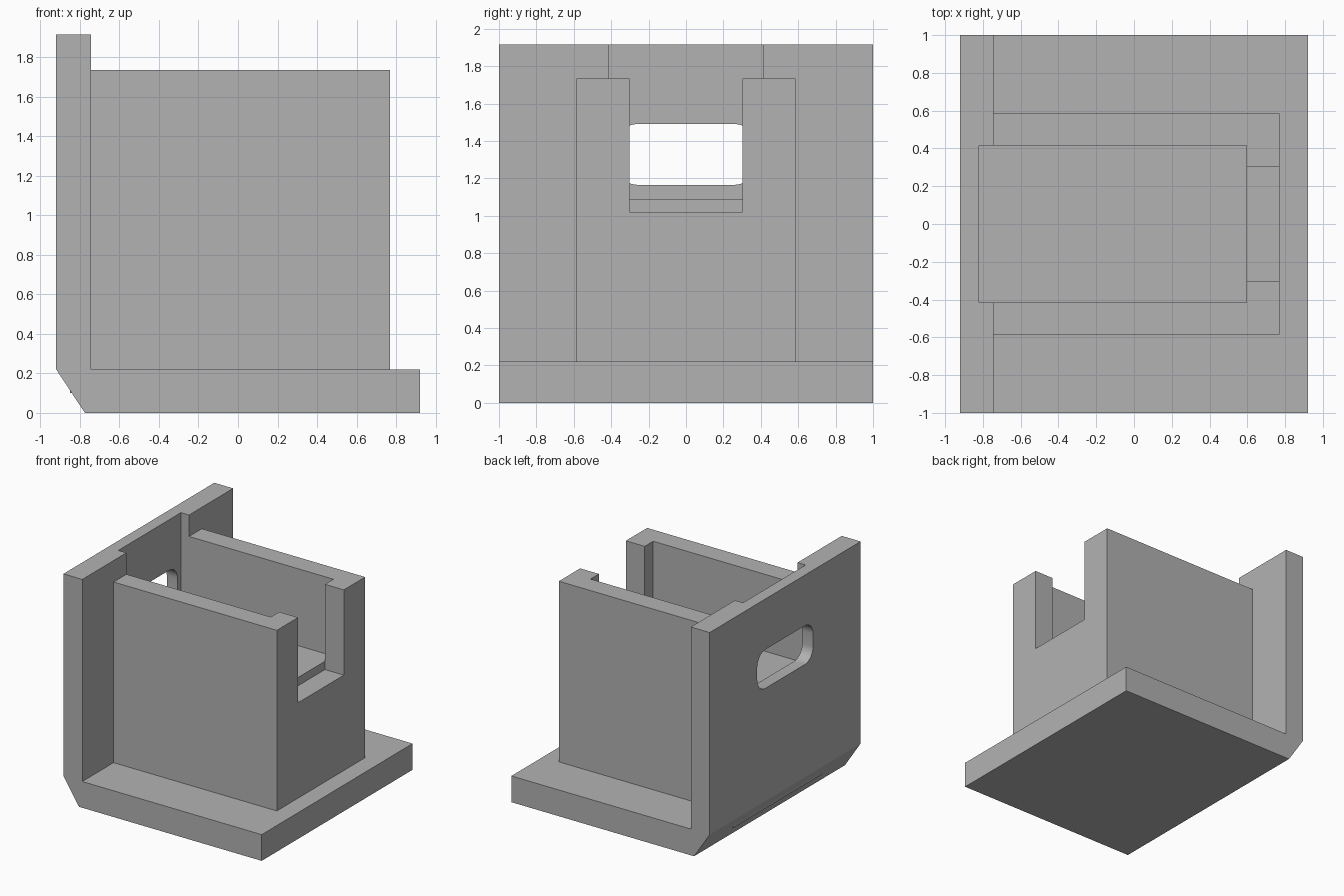
import bpy, bmesh
from math import sin, cos, pi, radians
from mathutils import Vector

if "Cube" in bpy.data.objects:
    bpy.data.objects.remove(bpy.data.objects["Cube"])

grey = bpy.data.materials.new("plain_grey")
grey.use_nodes = True
colour = (0.448, 0.448, 0.448, 1)
grey.diffuse_color = colour
grey.node_tree.nodes["Principled BSDF"].inputs["Base Color"].default_value = colour


def prism(name, points, direction):
    """Extrude a closed outline along a direction."""
    bm = bmesh.new()
    face = bm.faces.new([bm.verts.new(p) for p in points])
    side = bmesh.ops.extrude_face_region(bm, geom=[face])["geom"]
    verts = [v for v in side if isinstance(v, bmesh.types.BMVert)]
    bmesh.ops.translate(bm, verts=verts, vec=Vector(direction))
    bmesh.ops.recalc_face_normals(bm, faces=bm.faces)
    mesh = bpy.data.meshes.new(name)
    bm.to_mesh(mesh)
    bm.free()
    mesh.materials.append(grey)
    obj = bpy.data.objects.new(name, mesh)
    bpy.context.collection.objects.link(obj)
    return obj


def block(name, x0, x1, half_y, z0, z1):
    outline = [(x0, -half_y, z0), (x1, -half_y, z0), (x1, -half_y, z1), (x0, -half_y, z1)]
    return prism(name, outline, (0, 2 * half_y, 0))


def combine(body, tool, operation):
    """Apply a boolean and discard its tool."""
    tool.hide_render = True
    bpy.context.view_layer.objects.active = body
    mod = body.modifiers.new(operation.lower(), "BOOLEAN")
    mod.operation, mod.solver, mod.object = operation, "EXACT", tool
    bpy.ops.object.modifier_apply(modifier=mod.name)
    bpy.data.objects.remove(tool)


# Base and upright plate in one L-shaped section with a chamfered heel
section = [(-0.775, 0), (0.92, 0), (0.92, 0.22), (-0.745, 0.22),
           (-0.745, 1.915), (-0.92, 1.915), (-0.92, 0.22)]
body = prism("bracket_housing", [(x, -1, z) for x, z in section], (0, 2, 0))

# Box housing standing on the base, overlapping the plate
combine(body, block("housing", -0.85, 0.77, 0.585, 0.1, 1.735), "UNION")

# Open-topped pocket, running slightly into the plate
combine(body, block("pocket", -0.82, 0.595, 0.415, 1.09, 2.2), "DIFFERENCE")

# Notch through the end wall
combine(body, block("notch", 0.595, 1.0, 0.303, 1.02, 2.2), "DIFFERENCE")

# Rounded window through the plate
radius, half_w, half_h, mid_z = 0.11, 0.37, 0.1625, 1.328
steps = 8
outline = []
for quarter, (sy, sz) in enumerate([(1, 1), (-1, 1), (-1, -1), (1, -1)]):
    for i in range(steps + 1):
        a = (quarter + i / steps) * pi / 2
        outline.append((-1.1, sy * (half_w - radius) + radius * cos(a),
                        mid_z + sz * (half_h - radius) + radius * sin(a)))
combine(body, prism("window", outline, (0.5, 0, 0)), "DIFFERENCE")

# Smooth the rounded corners and keep the edges crisp
bpy.ops.object.select_all(action="DESELECT")
body.select_set(True)
bpy.context.view_layer.objects.active = body
bpy.ops.object.shade_smooth_by_angle(angle=radians(25))
